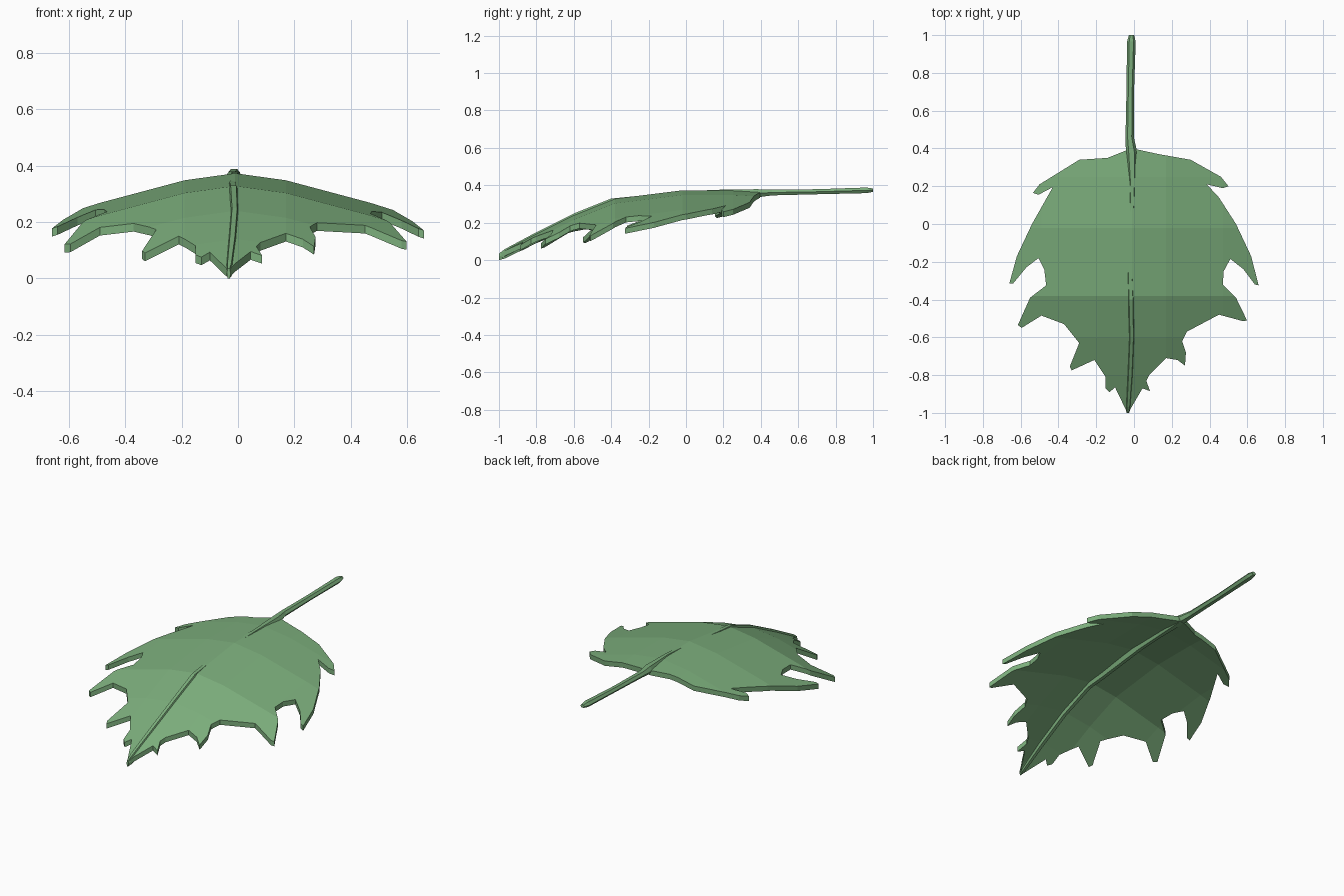
import bpy, bmesh, math

green = bpy.data.materials.new("leaf green")
green.diffuse_color = (0.20, 0.42, 0.20, 1)


def lerp(table, v):
    """Piecewise linear lookup in a list of (key, value)."""
    for (a, fa), (b, fb) in zip(table, table[1:]):
        if v <= b:
            t = max(0.0, (v - a) / (b - a))
            return fa + (fb - fa) * t
    return table[-1][1]


def finish(bm, name):
    bmesh.ops.recalc_face_normals(bm, faces=bm.faces)
    me = bpy.data.meshes.new(name)
    bm.to_mesh(me)
    bm.free()
    me.materials.append(green)
    ob = bpy.data.objects.new(name, me)
    bpy.context.collection.objects.link(ob)
    return ob


# Blade curvature: height along the spine, and droop away from it
SPINE = [(-1.0, 0.034), (-0.8, 0.14), (-0.6, 0.24), (-0.38, 0.328),
         (-0.02, 0.373), (0.25, 0.373), (0.4, 0.365)]
DROOP = [(0.0, 0.0), (0.18, 0.025), (0.48, 0.105), (0.67, 0.165)]
AXIS = -0.01
THICK = 0.029


def blade_z(x, y):
    return lerp(SPINE, y) - lerp(DROOP, abs(x - AXIS))


# Toothed outline, stem to tip on the right, then back up on the left
right = [(0.015, 0.395), (0.13, 0.37), (0.30, 0.34), (0.46, 0.25), (0.50, 0.20),
         (0.47, 0.19), (0.385, 0.21), (0.45, 0.14), (0.54, 0.0), (0.62, -0.17),
         (0.66, -0.325), (0.64, -0.32), (0.58, -0.24), (0.51, -0.185),
         (0.475, -0.25), (0.47, -0.32), (0.54, -0.39), (0.598, -0.51),
         (0.58, -0.515), (0.45, -0.48), (0.28, -0.57), (0.255, -0.62),
         (0.275, -0.68), (0.27, -0.75), (0.23, -0.72), (0.17, -0.71),
         (0.08, -0.80), (0.065, -0.83), (0.085, -0.885), (0.045, -0.87),
         (-0.025, -0.99)]
left = [(-0.04, -0.99), (-0.10, -0.865), (-0.13, -0.89), (-0.15, -0.87),
        (-0.15, -0.81), (-0.21, -0.72), (-0.33, -0.775), (-0.34, -0.755),
        (-0.29, -0.63), (-0.37, -0.53), (-0.49, -0.485), (-0.595, -0.55),
        (-0.615, -0.535), (-0.55, -0.39), (-0.465, -0.325), (-0.475, -0.24),
        (-0.505, -0.18), (-0.57, -0.23), (-0.64, -0.315), (-0.66, -0.315),
        (-0.62, -0.17), (-0.54, 0.0), (-0.43, 0.195), (-0.505, 0.155),
        (-0.535, 0.165), (-0.50, 0.21), (-0.29, 0.34), (-0.14, 0.35),
        (-0.04, 0.39)]

# Blade: cut the flat shape along its fold lines, bend it, give it thickness
bm = bmesh.new()
face = bm.faces.new([bm.verts.new((x, y, 0)) for x, y in right + left])
bmesh.ops.triangulate(bm, faces=[face])
cuts = [((0, y, 0), (0, 1, 0)) for y, _ in SPINE[1:-1]]
cuts += [((AXIS + s * d, 0, 0), (1, 0, 0)) for d, _ in DROOP[:-1] for s in (-1, 1)]
for co, no in cuts:
    bmesh.ops.bisect_plane(bm, geom=bm.verts[:] + bm.edges[:] + bm.faces[:],
                           dist=1e-5, plane_co=co, plane_no=no)
for v in bm.verts:
    v.co.z = blade_z(v.co.x, v.co.y)
bmesh.ops.recalc_face_normals(bm, faces=bm.faces)
ext = bmesh.ops.extrude_face_region(bm, geom=bm.faces[:], use_keep_orig=True)
for g in ext["geom"]:
    if isinstance(g, bmesh.types.BMVert):
        g.co.z -= THICK
finish(bm, "leaf_blade")

# Stem and midrib: one six-sided tube (x, y, top z, bottom z, half width)
rib = [(-0.013, 1.0, 0.383, 0.365, 0.014), (-0.014, 0.965, 0.388, 0.358, 0.023),
       (-0.020, 0.70, 0.379, 0.352, 0.020), (-0.023, 0.46, 0.377, 0.346, 0.022),
       (-0.013, 0.38, 0.379, 0.335, 0.030), (-0.008, 0.20, 0.377, 0.325, 0.019),
       (-0.012, 0.05, 0.371, 0.322, 0.019), (-0.020, -0.28, 0.341, 0.290, 0.020),
       (-0.016, -0.40, 0.329, 0.275, 0.020), (-0.012, -0.60, 0.249, 0.190, 0.018),
       (-0.020, -0.80, 0.149, 0.093, 0.018), (-0.030, -0.97, 0.058, 0.008, 0.014),
       (-0.033, -1.0, 0.035, 0.0, 0.007)]
bm = bmesh.new()
rings = []
for x, y, top, bot, w in rib:
    mid = (top + bot) / 2
    rings.append([bm.verts.new(p) for p in (
        (x - w, y, mid), (x - w * 0.5, y, top), (x + w * 0.5, y, top),
        (x + w, y, mid), (x + w * 0.5, y, bot), (x - w * 0.5, y, bot))])
for a, b in zip(rings, rings[1:]):
    for i in range(6):
        j = (i + 1) % 6
        bm.faces.new((a[i], a[j], b[j], b[i]))
bm.faces.new(rings[0])
bm.faces.new(rings[-1])
finish(bm, "stem_and_midrib")
